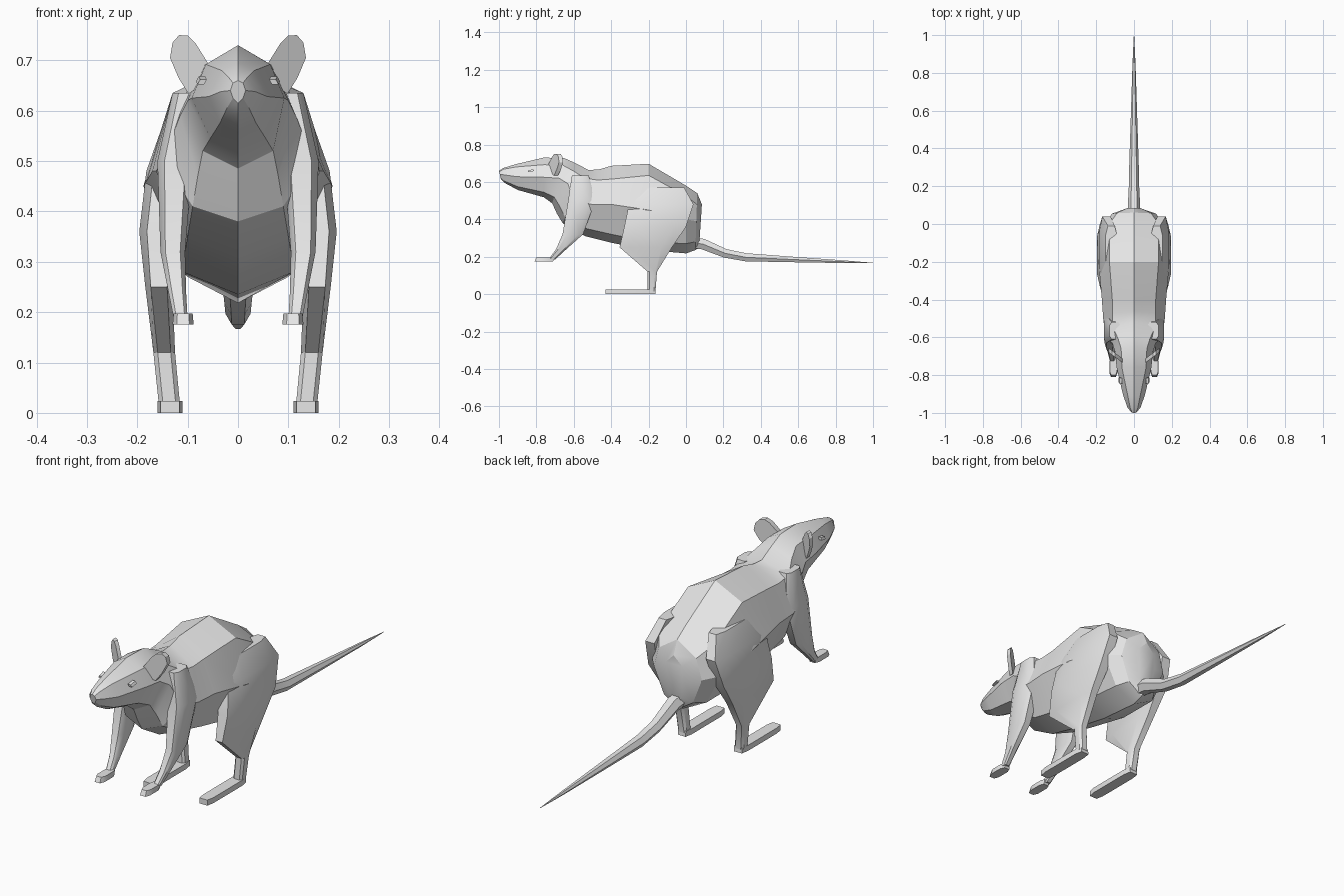
import bpy, bmesh, math
from mathutils import Vector

fur = bpy.data.materials.new("plain_grey")
fur.diffuse_color = (0.8, 0.8, 0.8, 1)


def loft(name, rings, mirror=False, angle=30):
    """Skin closed rings of equal length, cap both ends."""
    bm = bmesh.new()
    rows = [[bm.verts.new(p) for p in r] for r in rings]
    n = len(rows[0])
    for a, b in zip(rows, rows[1:]):
        for i in range(n):
            j = (i + 1) % n
            bm.faces.new((a[i], a[j], b[j], b[i]))
    bm.faces.new(rows[0])
    bm.faces.new(rows[-1])
    bmesh.ops.recalc_face_normals(bm, faces=bm.faces)
    me = bpy.data.meshes.new(name)
    bm.to_mesh(me)
    bm.free()
    ob = bpy.data.objects.new(name, me)
    bpy.context.collection.objects.link(ob)
    me.materials.append(fur)
    bpy.ops.object.select_all(action='DESELECT')
    ob.select_set(True)
    bpy.context.view_layer.objects.active = ob
    bpy.ops.object.shade_smooth_by_angle(angle=math.radians(angle))
    if mirror:
        m = ob.modifiers.new("mirror", 'MIRROR')
        m.use_axis = (True, False, False)
    return ob


def slab(z, x0, x1, y0, y1, c=0.6):
    """Horizontal ring: rectangle with cut corners."""
    cx, cy, hx, hy = (x0 + x1) / 2, (y0 + y1) / 2, (x1 - x0) / 2, (y1 - y0) / 2
    pts = [(1, -c), (1, c), (c, 1), (-c, 1), (-1, c), (-1, -c), (-c, -1), (c, -1)]
    return [(cx + u * hx, cy + v * hy, z) for u, v in pts]


def body_ring(yt, yb, zt, xu, zu, xm, zm, xl, zl, zb):
    """Symmetric eight-sided body section, sheared from yt (top) to yb (bottom)."""
    half = [(0, zt), (xu, zu), (xm, zm), (xl, zl), (0, zb)]
    half = [(x, yt + (yb - yt) * (zt - z) / (zt - zb), z) for x, z in half]
    return half + [(-x, y, z) for x, y, z in half[3:0:-1]]


# head and body in one skin, nose to rump
loft("body", [body_ring(*s) for s in [
    (-1.0, -0.99, .66, .010, .655, .015, .640, .010, .625, .615),
    (-.975, -.97, .675, .020, .668, .034, .638, .022, .605, .595),
    (-.91, -.90, .695, .033, .680, .058, .628, .036, .575, .557),
    (-.76, -.76, .730, .064, .692, .092, .625, .055, .545, .518),
    (-.65, -.715, .727, .068, .690, .100, .620, .070, .520, .485),
    (-.59, -.69, .700, .085, .660, .115, .590, .080, .470, .430),
    (-.52, -.66, .663, .115, .620, .150, .500, .090, .410, .380),
    (-.46, -.54, .668, .115, .610, .163, .480, .100, .350, .310),
    (-.40, -.40, .686, .115, .615, .170, .480, .105, .320, .275),
    (-.20, -.20, .697, .130, .635, .188, .450, .110, .280, .235),
    (.00, .00, .580, .130, .525, .165, .400, .100, .270, .218),
    (.06, .05, .540, .090, .480, .115, .390, .070, .280, .235),
    (.085, .07, .480, .040, .440, .050, .370, .030, .300, .250)]], angle=25)

# hind legs running into the rump
loft("hind_leg", [slab(*r) for r in [
    (.57, .09, .150, -.25, -.01),
    (.48, .11, .182, -.305, .04),
    (.36, .12, .196, -.33, .00),
    (.25, .13, .184, -.355, -.075),
    (.12, .125, .168, -.205, -.155),
    (.015, .115, .157, -.205, -.163)]], True)
loft("hind_foot", [slab(.0, .11, .16, -.43, -.163, .75),
                   slab(.024, .11, .16, -.43, -.165, .75)], True)

# front legs, paws held above the ground
loft("front_leg", [slab(*r) for r in [
    (.635, .07, .130, -.61, -.52),
    (.50, .09, .160, -.63, -.485),
    (.32, .105, .154, -.66, -.55),
    (.24, .103, .138, -.695, -.64),
    (.185, .10, .127, -.735, -.70)]], True)
loft("front_foot", [slab(.175, .088, .13, -.81, -.71, .6),
                    slab(.197, .090, .128, -.80, -.705, .6)], True)

# ears: thin slanted plates
outline = [(.06, .695), (.085, .735), (.10, .749), (.117, .75), (.130, .735),
           (.135, .705), (.118, .665), (.098, .633), (.075, .65)]
loft("ear", [[(x, -.735 + (x - .06) * .75 + d, z) for x, z in outline]
             for d in (0, .022)], True)

# eyes: small slit plates on the sides of the head
eye = [(-.845, .662), (-.815, .668), (-.813, .658), (-.843, .652)]
loft("eye", [[(.066 + (y + .83) * .2 + (.66 - z) * .5 + d, y, z) for y, z in eye]
             for d in (0, .013)], True)

# tail: six-sided taper along a bent path
path = [(.03, .275, .034), (.09, .268, .033), (.21, .218, .027), (.32, .197, .025),
        (.60, .184, .016), (.85, .173, .008), (1.0, .167, .001)]
rings = []
for i, (y, z, r) in enumerate(path):
    a, b = path[max(i - 1, 0)], path[min(i + 1, len(path) - 1)]
    t = Vector((0, b[0] - a[0], b[1] - a[1])).normalized()
    up = Vector((0, -t.z, t.y))
    rings.append([Vector((0, y, z)) + r * (math.cos(k * math.pi / 3) * Vector((1, 0, 0))
                  + math.sin(k * math.pi / 3) * up) for k in range(6)])
loft("tail", rings, angle=40)
